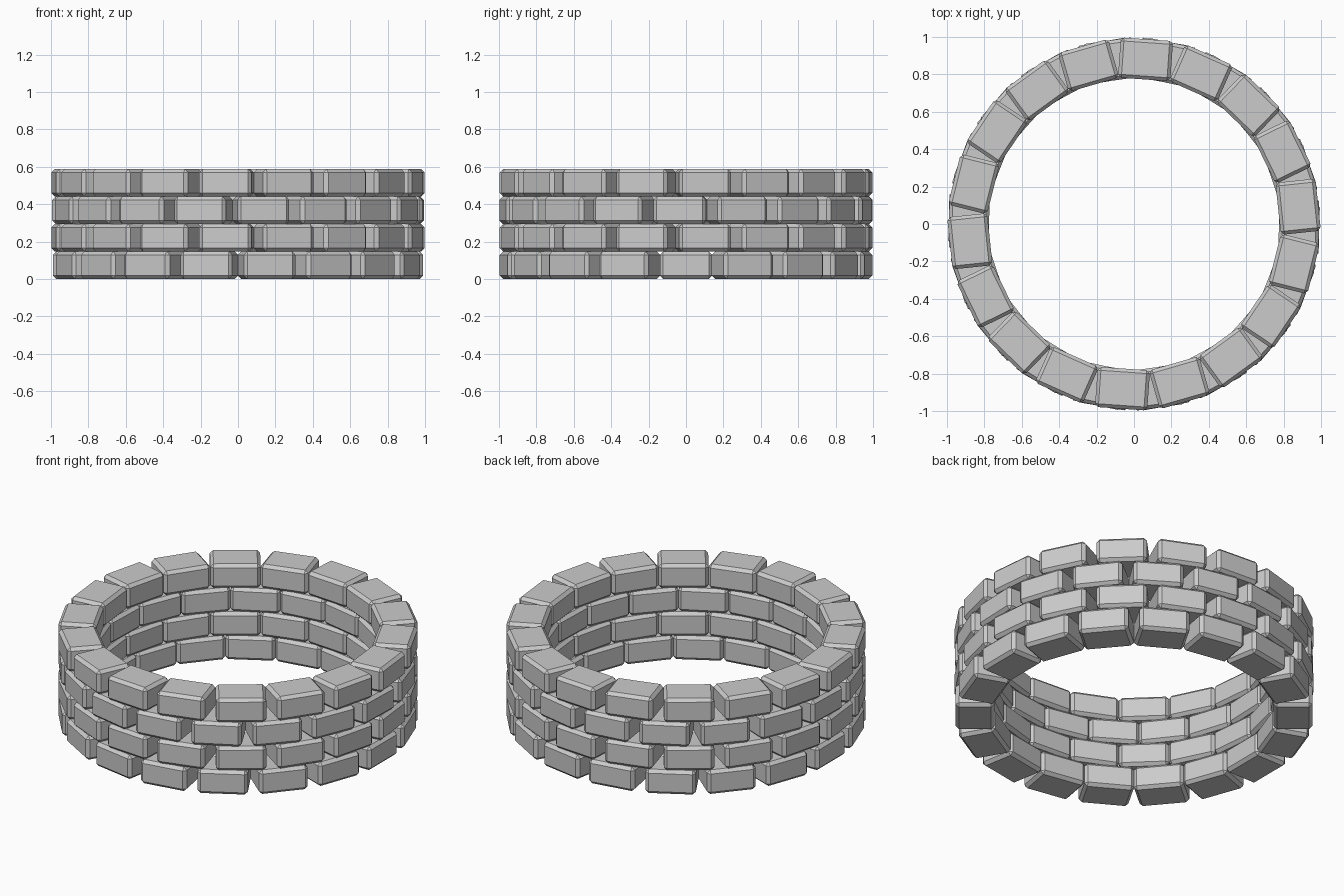
import bpy, bmesh
from math import radians
from mathutils import Matrix

if "Cube" in bpy.data.objects:
    bpy.data.objects.remove(bpy.data.objects["Cube"])

COUNT = 18                      # bricks per course
PITCH = 0.147                   # course height
R_IN, R_OUT = 0.775, 0.99
WIDTH, HEIGHT, CHAMFER = 0.28, 0.147, 0.018
PHASES = [0, 6, -2, 6]          # rotation of each course in degrees

# One chamfered brick, shared by every position
mesh = bpy.data.meshes.new("brick")
bm = bmesh.new()
bmesh.ops.create_cube(bm, size=1)
bmesh.ops.scale(bm, vec=(R_OUT - R_IN, WIDTH, HEIGHT), verts=bm.verts)
bmesh.ops.bevel(bm, geom=bm.edges[:], offset=CHAMFER, segments=1,
                affect='EDGES', clamp_overlap=True)
bm.to_mesh(mesh)
bm.free()

# Stacked courses of bricks around the ring
for c, phase in enumerate(PHASES):
    for i in range(COUNT):
        ob = bpy.data.objects.new(f"course_{c + 1}_brick_{i + 1}", mesh)
        bpy.context.collection.objects.link(ob)
        ob.matrix_world = (Matrix.Rotation(radians(phase + i * 360 / COUNT), 4, 'Z')
                           @ Matrix.Translation(((R_IN + R_OUT) / 2, 0, (c + 0.5) * PITCH)))
